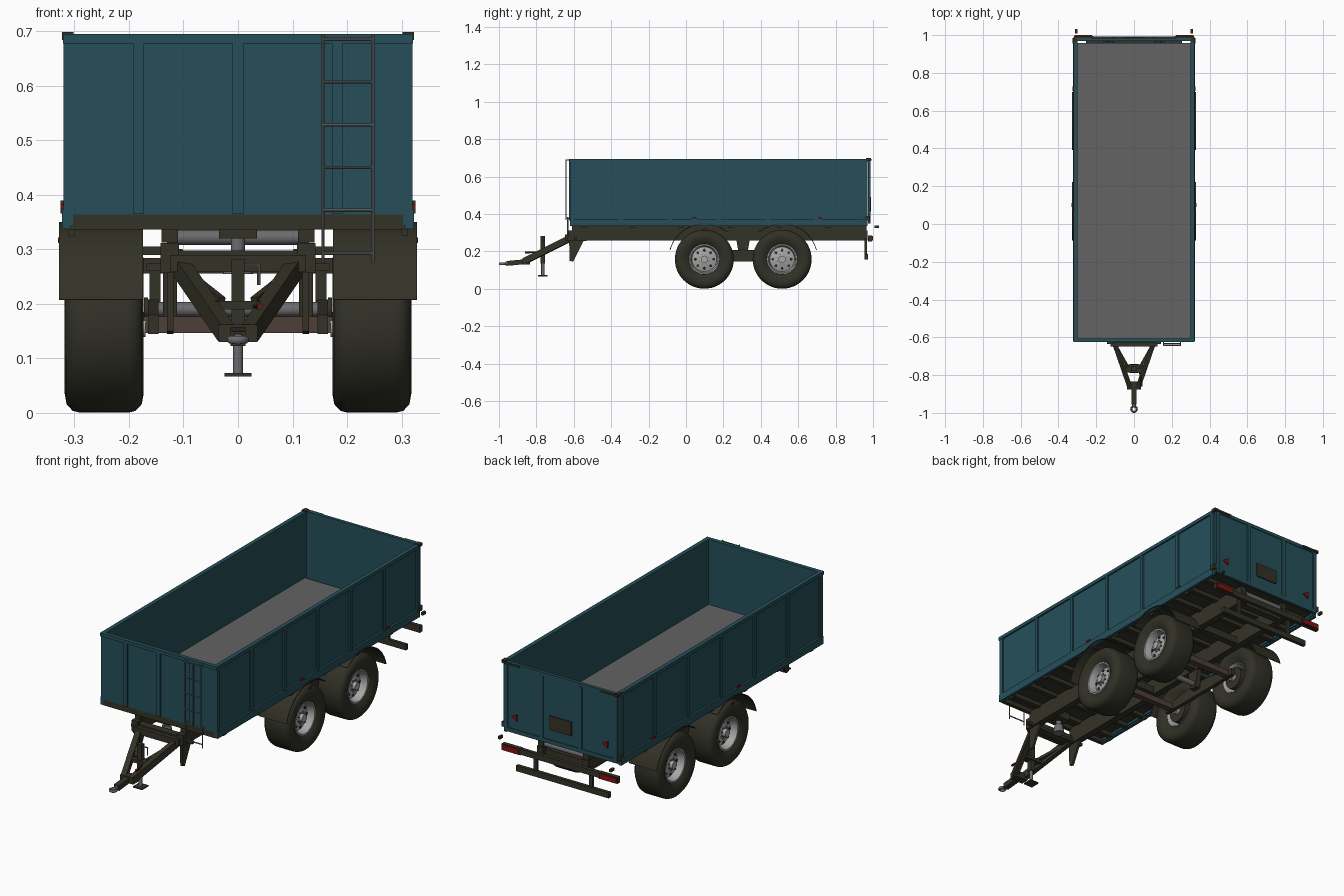
import bpy, bmesh, math
from mathutils import Vector, Matrix

def material(name, *rgb):
    m = bpy.data.materials.new(name)
    m.diffuse_color = (*rgb, 1)
    return m

TEAL = material("teal paint", 0.019, 0.078, 0.100)
DARK = material("dark chassis", 0.034, 0.032, 0.020)
TYRE = material("tyre rubber", 0.030, 0.030, 0.020)
FLOOR = material("floor grey", 0.125, 0.125, 0.125)
STEEL = material("steel grey", 0.15, 0.15, 0.16)
RIM = material("rim silver", 0.38, 0.38, 0.38)
BROWN = material("axle brown", 0.075, 0.050, 0.038)
RED = material("lamp red", 0.22, 0.006, 0.006)

def finish(name, bm, mat, smooth=False):
    bmesh.ops.recalc_face_normals(bm, faces=bm.faces[:])
    if smooth:
        for f in bm.faces:
            f.smooth = True
        for e in bm.edges:
            e.smooth = len(e.link_faces) == 2 and e.calc_face_angle() < 0.6
    me = bpy.data.meshes.new(name)
    bm.to_mesh(me)
    bm.free()
    me.materials.append(mat)
    ob = bpy.data.objects.new(name, me)
    bpy.context.collection.objects.link(ob)
    return ob

def box(name, x0, x1, y0, y1, z0, z1, mat):
    bm = bmesh.new()
    bmesh.ops.create_cube(bm, size=1, matrix=Matrix.Translation(((x0+x1)/2, (y0+y1)/2, (z0+z1)/2))
                          @ Matrix.Diagonal((abs(x1-x0), y1-y0, z1-z0, 1)))
    return finish(name, bm, mat)

def pair(name, x0, x1, *rest):
    for s in (-1, 1):
        box(name, s*x0, s*x1, *rest)

def axis_matrix(p, q):
    p, q = Vector(p), Vector(q)
    return Matrix.Translation((p+q)/2) @ (q-p).to_track_quat('Z', 'X').to_matrix().to_4x4(), (q-p).length

def rod(name, p, q, r, mat, r2=None, n=20):
    m, l = axis_matrix(p, q)
    bm = bmesh.new()
    bmesh.ops.create_cone(bm, cap_ends=True, segments=n, radius1=r, radius2=r if r2 is None else r2, depth=l, matrix=m)
    return finish(name, bm, mat, True)

def beam(name, p, q, w, h, mat):
    # box section from p to q, w sideways and h upwards
    p, q = Vector(p), Vector(q)
    side = (q-p).cross(Vector((0, 0, 1))).normalized()
    up = side.cross(q-p).normalized()
    bm = bmesh.new()
    rings = [[bm.verts.new(c + side*a*w/2 + up*b*h/2) for a, b in ((-1, -1), (1, -1), (1, 1), (-1, 1))] for c in (p, q)]
    for i in range(4):
        bm.faces.new([rings[0][i], rings[0][i-1], rings[1][i-1], rings[1][i]])
    bm.faces.new(rings[0])
    bm.faces.new(rings[1])
    return finish(name, bm, mat)

def lathe(name, prof, cx, cy, cz, side, mat, n=48):
    # spin (x, radius) points around an x-parallel axis
    bm = bmesh.new()
    vs = [bm.verts.new((cx + side*x, cy, cz + r)) for x, r in prof]
    es = [bm.edges.new(e) for e in zip(vs, vs[1:])]
    bmesh.ops.spin(bm, geom=vs+es, cent=(cx, cy, cz), axis=(1, 0, 0), angle=math.tau, steps=n, use_merge=True)
    bmesh.ops.remove_doubles(bm, verts=bm.verts[:], dist=1e-5)
    return finish(name, bm, mat, True)

def prism(name, pts, x0, x1, mat):
    # (y, z) outline extruded along x
    bm = bmesh.new()
    f = bm.faces.new([bm.verts.new((x0, y, z)) for y, z in pts])
    new = bmesh.ops.extrude_face_region(bm, geom=[f])["geom"]
    bmesh.ops.translate(bm, vec=(x1-x0, 0, 0), verts=[v for v in new if isinstance(v, bmesh.types.BMVert)])
    return finish(name, bm, mat)

# --- cargo box: floor, walls, ribs, rims
box("floor", -0.305, 0.305, -0.612, 0.958, 0.364, 0.368, FLOOR)
box("floor_underside", -0.305, 0.305, -0.612, 0.958, 0.357, 0.3635, DARK)
pair("side_wall", 0.303, 0.313, -0.62, 0.97, 0.345, 0.69, TEAL)
pair("side_top_rim", 0.300, 0.321, -0.624, 0.972, 0.678, 0.695, TEAL)
pair("side_sill", 0.308, 0.323, -0.62, 0.97, 0.337, 0.374, TEAL)
for i in range(7):
    y = -0.608 + i*0.261
    pair("side_rib", 0.311, 0.320, y-0.01, y+0.01, 0.372, 0.68, TEAL)
    pair("sill_hook", 0.300, 0.312, y+0.05, y+0.075, 0.325, 0.338, DARK)
box("front_wall", -0.313, 0.313, -0.62, -0.611, 0.362, 0.69, TEAL)
box("front_top_rim", -0.321, 0.321, -0.626, -0.606, 0.678, 0.695, TEAL)
for x in (-0.182, 0, 0.182):
    box("front_rib", x-0.01, x+0.01, -0.626, -0.618, 0.365, 0.68, TEAL)
box("front_sill", -0.308, 0.308, -0.62, -0.60, 0.336, 0.364, DARK)

# --- tailgate
box("tailgate", -0.312, 0.312, 0.974, 0.982, 0.355, 0.685, TEAL)
box("tailgate_top_rim", -0.312, 0.312, 0.970, 0.986, 0.678, 0.695, TEAL)
box("tailgate_bottom_rim", -0.312, 0.312, 0.974, 0.986, 0.350, 0.37, TEAL)
for x in (-0.302, -0.107, 0.107, 0.302):
    box("tailgate_rib", x-0.01, x+0.01, 0.98, 0.987, 0.368, 0.68, TEAL)
pair("tailgate_hinge", 0.225, 0.318, 0.984, 0.992, 0.685, 0.694, DARK)
pair("hinge_cap", 0.302, 0.323, 0.962, 0.988, 0.684, 0.699, DARK)
pair("tailgate_latch", 0.308, 0.326, 0.955, 0.985, 0.366, 0.39, DARK)
box("number_plate", -0.06, 0.06, 0.982, 0.988, 0.42, 0.49, DARK)
for s in (-1, 1):
    rod("reflector_triangle", (s*0.25, 0.982, 0.43), (s*0.25, 0.988, 0.43), 0.02, RED, n=3).data.transform(
        Matrix.Identity(4))
    for y in (0.045, 0.715):
        box("side_marker", s*0.320, s*0.326, y-0.012, y+0.012, 0.374, 0.382, RED)

# --- tipping subframe and chassis
pair("subframe_rail", 0.11, 0.14, -0.61, 0.965, 0.313, 0.345, DARK)
for i in range(13):
    y = -0.54 + i*0.12
    box("floor_crossmember", -0.305, 0.305, y-0.012, y+0.012, 0.337, 0.358, DARK)
pair("chassis_rail", 0.108, 0.142, -0.635, 0.97, 0.257, 0.312, DARK)
for y in (-0.61, -0.25, 0.0, 0.305, 0.62, 0.93):
    box("chassis_crossmember", -0.11, 0.11, y-0.018, y+0.018, 0.262, 0.298, DARK)
box("front_cross_bar", -0.168, 0.168, -0.60, -0.585, 0.26, 0.274, DARK)
box("ram_mount", -0.035, 0.035, -0.60, -0.52, 0.32, 0.357, DARK)
rod("tipping_ram", (0, -0.56, 0.27), (0, -0.56, 0.325), 0.013, STEEL)
rod("ram_collar", (0, -0.56, 0.255), (0, -0.56, 0.298), 0.028, STEEL, 0.02)
rod("tipping_pivot", (-0.13, 0.945, 0.322), (0.13, 0.945, 0.322), 0.014, STEEL)

# --- rear lamps and bumper
box("lamp_bar", -0.218, 0.218, 0.974, 0.992, 0.256, 0.284, DARK)
pair("lamp_housing", 0.215, 0.318, 0.974, 0.994, 0.254, 0.286, DARK)
pair("rear_lamp", 0.222, 0.314, 0.993, 1.0, 0.257, 0.283, RED)
pair("bumper_post", 0.142, 0.162, 0.955, 0.967, 0.165, 0.27, DARK)
box("bumper_bar", -0.255, 0.255, 0.955, 0.972, 0.157, 0.185, DARK)

# --- wheels, axles, bogie and mudguards
R, WX = 0.158, 0.2455
half = [(0.052, 0.078), (0.066, 0.098), (0.0725, 0.122), (0.069, 0.142), (0.058, 0.154), (0.045, 0.1575)]
tyre = half + [(-x, r) for x, r in reversed(half)] + [half[0]]
rim = [(-0.05, 0.082), (-0.054, 0.076), (-0.046, 0.070), (0.02, 0.066), (0.034, 0.030),
       (0.034, 0.0)]
lip = [(0.05, 0.084), (0.056, 0.080), (0.056, 0.074), (0.046, 0.070), (0.020, 0.066)]
for y in (0.098, 0.514):
    box("axle", -0.20, 0.20, y-0.015, y+0.015, 0.147, 0.177, BROWN)
    for s in (-1, 1):
        lathe("tyre", tyre, s*WX, y, R, s, TYRE)
        lathe("rim", rim, s*WX, y, R, s, RIM)
        lathe("rim_lip", lip, s*WX, y, R, s, RIM)
        rod("hub", (s*0.17, y, R), (s*(WX+0.052), y, R), 0.019, RIM)
        rod("brake_drum", (s*0.19, y, R), (s*0.225, y, R), 0.055, DARK)
        for k in range(8):
            a = math.tau*k/8
            c, d = math.cos(a), math.sin(a)
            p = Vector((s*(WX+0.027), y+0.049*c, R+0.049*d))
            rod("rim_hole", p, p+Vector((s*0.004, 0.001*c, 0.001*d)), 0.007, DARK, n=10)
            b = a + math.pi/8
            p = Vector((s*(WX+0.032), y+0.027*math.cos(b), R+0.027*math.sin(b)))
            rod("wheel_nut", p, p+Vector((s*0.009, 0, 0)), 0.0035, STEEL, n=6)

rod("bogie_shaft", (-0.168, 0.305, 0.19), (0.168, 0.305, 0.19), 0.013, STEEL)
for s in (-1, 1):
    prism("bogie_beam", [(0.06, 0.145), (0.55, 0.145), (0.55, 0.18), (0.36, 0.208), (0.25, 0.208), (0.06, 0.18)],
          s*0.146, s*0.165, DARK)
    prism("bogie_hanger", [(0.27, 0.26), (0.34, 0.26), (0.325, 0.165), (0.285, 0.165)], s*0.112, s*0.138, DARK)
    rod("bogie_cap", (s*0.165, 0.305, 0.19), (s*0.172, 0.305, 0.19), 0.022, DARK)
    for y, a0, a1 in ((0.098, 165, 50), (0.514, 130, 15)):
        ang = [math.radians(a0 + (a1-a0)*i/16) for i in range(17)]
        arc = [(y + r*math.cos(a), R + r*math.sin(a)) for r, seq in ((0.192, ang), (0.188, ang[::-1])) for a in seq]
        prism("mudguard", arc, s*0.174, s*0.328, DARK)
        box("mudguard_bracket", s*0.13, s*0.18, y-0.01, y+0.01, 0.29, 0.305, DARK)
    box("mudguard_marker", s*0.326, s*0.330, 0.09, 0.11, 0.312, 0.322, RED)

# --- drawbar with towing eye
for s in (-1, 1):
    beam("drawbar_arm", (s*0.117, -0.59, 0.285), (s*0.022, -0.865, 0.147), 0.026, 0.034, DARK)
    prism("drawbar_bracket", [(-0.545, 0.262), (-0.625, 0.262), (-0.622, 0.15), (-0.603, 0.145)],
          s*0.118, s*0.130, DARK)
    beam("drawbar_brace", (s*0.115, -0.61, 0.272), (s*0.03, -0.76, 0.205), 0.014, 0.014, DARK)
box("drawbar_head", -0.036, 0.036, -0.875, -0.835, 0.130, 0.162, DARK)
box("drawbar_front_beam", -0.125, 0.125, -0.648, -0.625, 0.258, 0.29, DARK)
beam("tongue", (0, -0.85, 0.146), (0, -0.955, 0.136), 0.028, 0.026, DARK)
rod("eye_shank", (0, -0.94, 0.137), (0, -0.965, 0.135), 0.010, STEEL)
bm = bmesh.new()
vs = [bm.verts.new((0, -0.980 + 0.0145 + 0.0055*math.cos(a), 0.134 + 0.007*math.sin(a)))
      for a in (math.tau*i/10 for i in range(10))]
es = [bm.edges.new((vs[i-1], vs[i])) for i in range(10)]
bmesh.ops.spin(bm, geom=vs+es, cent=(0, -0.980, 0.134), axis=(0, 0, 1), angle=math.tau, steps=28, use_merge=True)
bmesh.ops.remove_doubles(bm, verts=bm.verts[:], dist=1e-5)
finish("towing_eye", bm, STEEL, True)

# --- parking jack
box("jack_plate", -0.06, 0.06, -0.785, -0.745, 0.19, 0.205, DARK)
box("jack_column", -0.012, 0.012, -0.777, -0.753, 0.135, 0.282, DARK)
rod("jack_leg", (0, -0.765, 0.07), (0, -0.765, 0.14), 0.009, STEEL)
box("jack_foot", -0.025, 0.025, -0.79, -0.74, 0.067, 0.073, DARK)
rod("jack_crank", (0, -0.765, 0.272), (0.04, -0.765, 0.272), 0.003, STEEL, n=8)
rod("jack_handle", (0.038, -0.765, 0.272), (0.038, -0.765, 0.235), 0.003, STEEL, n=8)
rod("brake_lever", (0.03, -0.78, 0.195), (0.04, -0.86, 0.195), 0.004, DARK, n=8)
rod("brake_lever_grip", (0.04, -0.835, 0.195), (0.04, -0.86, 0.195), 0.006, RED, n=10)

# --- front ladder, lower part set back
for x in (0.156, 0.247):
    rod("ladder_stile", (x, -0.642, 0.372), (x, -0.642, 0.692), 0.003, STEEL, n=8)
    rod("ladder_lower_stile", (x, -0.632, 0.275), (x, -0.632, 0.385), 0.003, STEEL, n=8)
    for z in (0.375, 0.688):
        rod("ladder_mount", (x, -0.642, z), (x, -0.612, z), 0.003, STEEL, n=8)
for i in range(6):
    z, y = 0.293 + i*0.0785, -0.632 if i == 0 else -0.642
    rod("ladder_rung", (0.156, y, z), (0.247, y, z), 0.003, STEEL, n=8)
